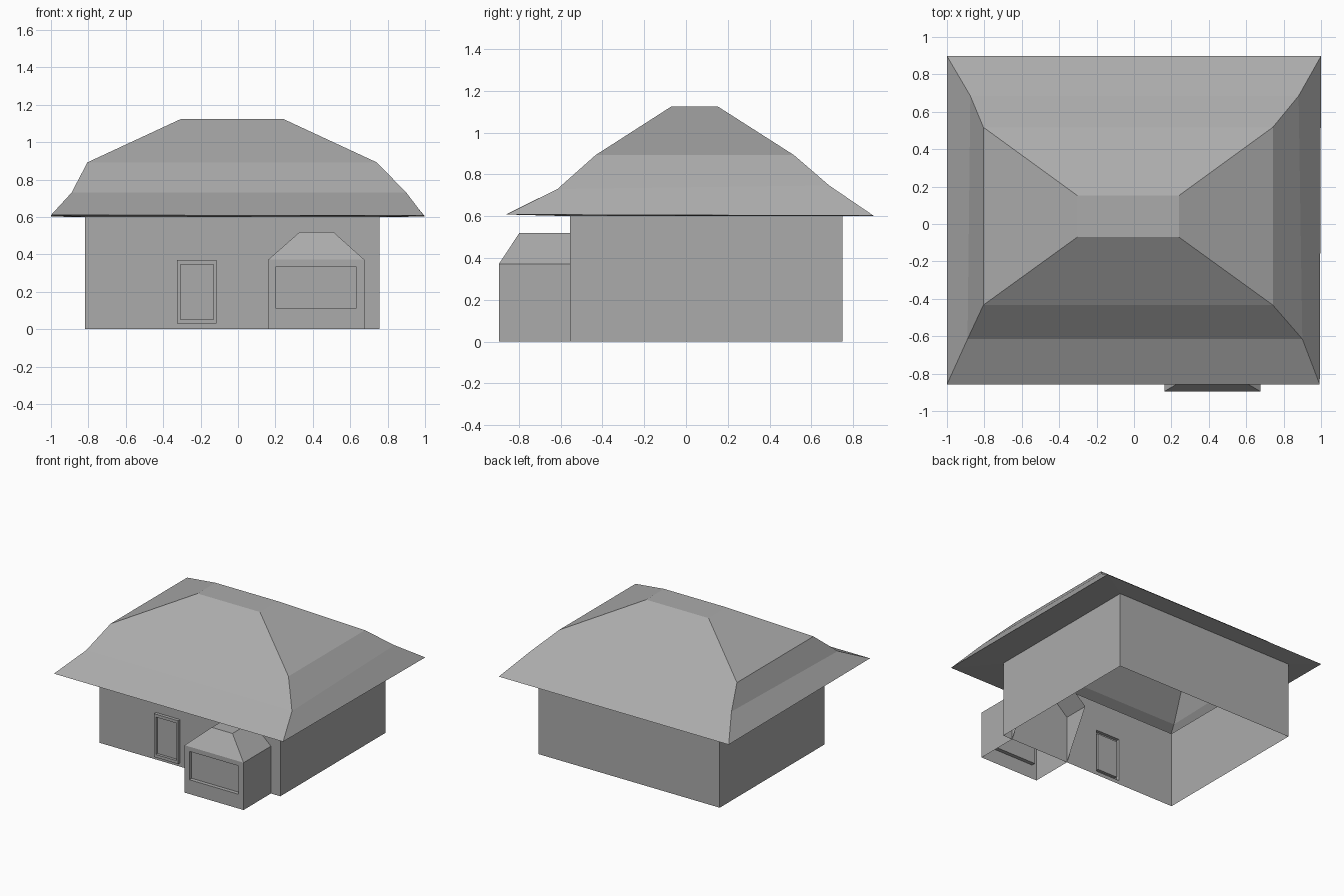
import bpy
import bmesh

cube = bpy.data.objects.get("Cube")
if cube:
    bpy.data.objects.remove(cube, do_unlink=True)

# One mid grey for the whole house
GREY = (0.41, 0.41, 0.41, 1)
grey = bpy.data.materials.new("mid_grey")
grey.use_nodes = True
grey.diffuse_color = GREY
grey.node_tree.nodes["Principled BSDF"].inputs["Base Color"].default_value = GREY


def rect_flat(x0, x1, y0, y1, z):
    """Horizontal rectangle, front left corner first."""
    return [(x0, y0, z), (x1, y0, z), (x1, y1, z), (x0, y1, z)]


def rect_front(x0, x1, z0, z1, y):
    """Upright rectangle facing the front."""
    return [(x0, y, z0), (x1, y, z0), (x1, y, z1), (x0, y, z1)]


def loft(bm, loops, cap=True, skip=()):
    """Join four-cornered loops with quads; skip leaves sides open."""
    rings = [[bm.verts.new(p) for p in loop] for loop in loops]
    for a, b in zip(rings, rings[1:]):
        for i in range(4):
            if i not in skip:
                j = (i + 1) % 4
                bm.faces.new((a[i], a[j], b[j], b[i]))
    if cap:
        bm.faces.new(rings[-1])


def finish(bm, name):
    bmesh.ops.remove_doubles(bm, verts=bm.verts, dist=0.0005)
    bmesh.ops.recalc_face_normals(bm, faces=bm.faces)
    mesh = bpy.data.meshes.new(name)
    bm.to_mesh(mesh)
    bm.free()
    mesh.materials.append(grey)
    obj = bpy.data.objects.new(name, mesh)
    bpy.context.collection.objects.link(obj)


LEFT, RIGHT, FRONT, BACK, EAVE = -0.817, 0.757, -0.555, 0.748, 0.6

# House walls: open shell, with a raised door frame and sunken door in front
bm = bmesh.new()
loft(bm, [rect_flat(LEFT, RIGHT, FRONT, BACK, z) for z in (0, EAVE)], cap=False, skip=(0,))
door = (-0.325, -0.115, 0.03, 0.37)
door_panel = (-0.308, -0.13, 0.053, 0.347)
loft(bm, [
    rect_front(LEFT, RIGHT, 0, EAVE, FRONT),
    rect_front(*door, FRONT),
    rect_front(*door, FRONT - 0.025),
    rect_front(*door_panel, FRONT - 0.025),
    rect_front(*door_panel, FRONT - 0.004),
])
finish(bm, "house_walls")

# Hipped roof: soffit, flared eaves, steep shoulders, flat top
bm = bmesh.new()
loft(bm, [
    rect_flat(LEFT, RIGHT, FRONT, BACK, EAVE),
    [(-1, -0.858, 0.61), (0.993, -0.858, 0.608), (1, 0.898, 0.602), (-1, 0.898, 0.602)],
    [(-0.89, -0.615, 0.73), (0.9, -0.615, 0.73), (0.88, 0.685, 0.747), (-0.875, 0.685, 0.747)],
    rect_flat(-0.805, 0.742, -0.433, 0.517, 0.892),
    rect_flat(-0.303, 0.24, -0.07, 0.152, 1.125),
])
finish(bm, "hipped_roof")

# Front bay: side walls and roof, open at the back, running into the house
B0, B1, BAY_FRONT, BAY_EAVE = 0.162, 0.675, -0.895, 0.372
bm = bmesh.new()
bay_top = rect_flat(B0, B1, BAY_FRONT, -0.35, BAY_EAVE)
loft(bm, [rect_flat(B0, B1, BAY_FRONT, FRONT, 0), bay_top], cap=False, skip=(0, 2))
loft(bm, [bay_top, rect_flat(0.33, 0.51, -0.797, -0.35, 0.52)], skip=(2,))

# Bay front wall with a sunken window
window = (0.203, 0.63, 0.112, 0.335)
loft(bm, [
    rect_front(B0, B1, 0, BAY_EAVE, BAY_FRONT),
    rect_front(*window, BAY_FRONT),
    rect_front(*window, BAY_FRONT + 0.03),
])
finish(bm, "front_bay")
